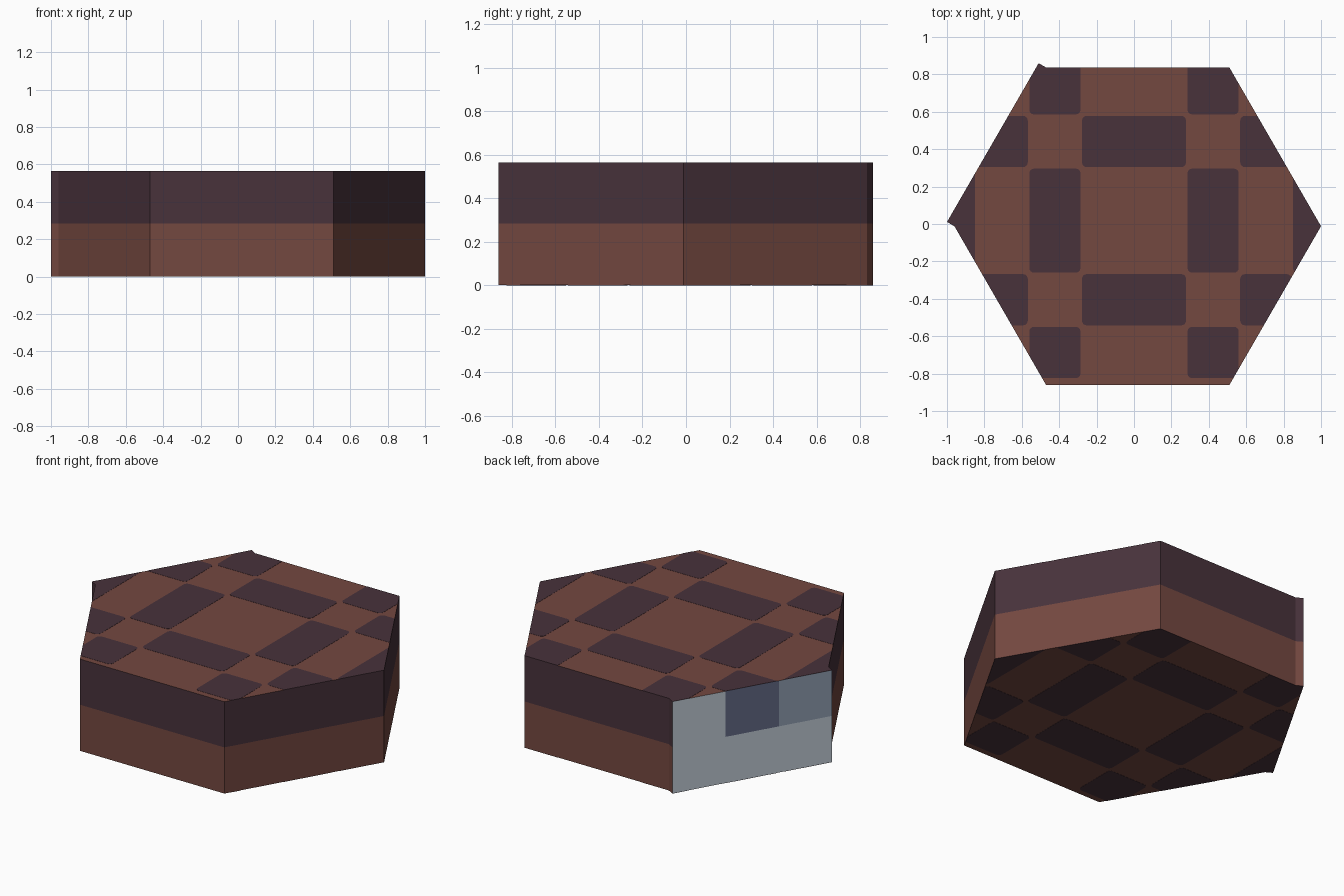
import bpy, bmesh, math
from mathutils import Vector

if "Cube" in bpy.data.objects:
    bpy.data.objects.remove(bpy.data.objects["Cube"])

R, H, MID = 0.98, 0.565, 0.284      # hexagon radius, height, colour band height
CENTRE = Vector((0.02, -0.012))
PLATE = 0.001                       # thickness of the inlaid tiles


def material(name, rgb):
    m = bpy.data.materials.new(name)
    lin = [((c / 255 + 0.055) / 1.055) ** 2.4 for c in rgb]
    m.diffuse_color = (*lin, 1)
    m.use_nodes = True
    m.node_tree.nodes["Principled BSDF"].inputs["Base Color"].default_value = m.diffuse_color
    return m


brown = material("red_brown", (116, 72, 64))
plum = material("dark_plum", (72, 50, 59))
grey = material("pale_grey", (197, 208, 220))
navy = material("dull_navy", (102, 108, 138))
slate = material("slate_blue", (148, 162, 182))


def add_object(name, bm, mats):
    bmesh.ops.recalc_face_normals(bm, faces=bm.faces)
    me = bpy.data.meshes.new(name)
    bm.to_mesh(me)
    bm.free()
    for m in mats:
        me.materials.append(m)
    ob = bpy.data.objects.new(name, me)
    bpy.context.collection.objects.link(ob)
    return ob


def prism(bm, outline, levels, colour=lambda seg, band: 0):
    """Stack an outline through z levels and cap both ends."""
    rings = [[bm.verts.new((p[0], p[1], z)) for p in outline] for z in levels]
    n = len(outline)
    for b in range(len(levels) - 1):
        for k in range(n):
            j = (k + 1) % n
            f = bm.faces.new((rings[b][k], rings[b][j], rings[b + 1][j], rings[b + 1][k]))
            f.material_index = colour(k, b)
    bm.faces.new(rings[0][::-1])
    bm.faces.new(rings[-1])


# Hexagonal block with one side (back left) pushed out as a panel
hexa = [CENTRE + R * Vector((math.cos(math.radians(a)), math.sin(math.radians(a))))
        for a in range(0, 360, 60)]
push = 0.046 * Vector((-math.cos(math.radians(30)), 0.5))
p0, p1 = hexa[2] + push, hexa[3] + push
outline = hexa[:3] + [p0, p0.lerp(p1, 1 / 3), p0.lerp(p1, 2 / 3), p1] + hexa[3:]


def wall_colour(seg, band):
    if 3 <= seg <= 5:                       # panel face, in thirds
        return (2, 3, 4)[seg - 3] if band else 2
    return band                             # brown below, plum above


bm = bmesh.new()
prism(bm, outline, (PLATE, MID, H - PLATE), wall_colour)
add_object("hexagon_block", bm, [brown, plum, grey, navy, slate])


def clip(poly, region):
    """Clip a polygon to a convex counter-clockwise region."""
    for a, b in zip(region, region[1:] + region[:1]):
        edge = b - a
        side = [edge.x * (p.y - a.y) - edge.y * (p.x - a.x) for p in poly]
        out = []
        for k, p in enumerate(poly):
            q, s, t = poly[k - 1], side[k - 1], side[k]
            if (s > 0) != (t > 0):
                out.append(q.lerp(p, s / (s - t)))
            if t > 0:
                out.append(p)
        poly = out
        if len(poly) < 3:
            return []
    return poly


def rounded_rect(x0, x1, y0, y1, r=0.025):
    pts = []
    for cx, cy, start in ((x1 - r, y1 - r, 0), (x0 + r, y1 - r, 90),
                          (x0 + r, y0 + r, 180), (x1 - r, y0 + r, 270)):
        for s in range(5):
            a = math.radians(start + s * 22.5)
            pts.append(Vector((cx + r * math.cos(a), cy + r * math.sin(a))))
    return pts


# Checker tiles, mirrored about the pattern centre, on top and underneath
U, GAP, Y0 = 0.282, 0.004, 0.018


def spans(i):
    if i == 0:
        return [(-U + GAP, U - GAP)]
    lo, hi = i * U + GAP, (i + 1) * U - GAP
    return [(lo, hi), (-hi, -lo)]


regions = [hexa, [hexa[3], hexa[2], p0, p1]]
for name, z in (("top_tiles", H - PLATE), ("bottom_tiles", 0)):
    bm = bmesh.new()
    for i in range(4):
        for j in range(3):
            if (i + j) % 2 == 0:
                continue
            for x0, x1 in spans(i):
                for y0, y1 in spans(j):
                    rect = rounded_rect(x0, x1, y0 + Y0, y1 + Y0)
                    for region in regions:
                        poly = clip(rect, region)
                        if poly:
                            prism(bm, poly, (z, z + PLATE))
    add_object(name, bm, [plum])
